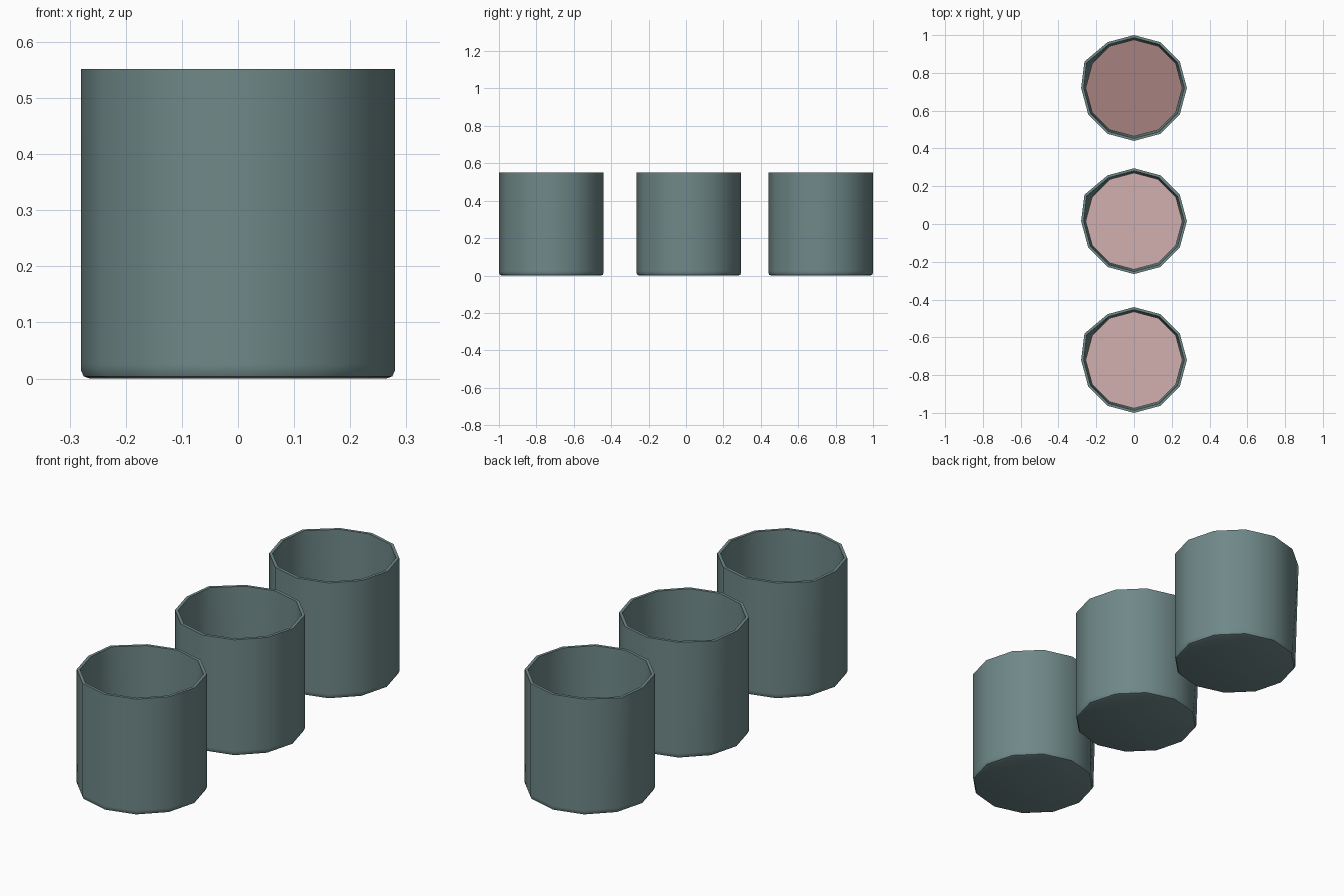
import bpy
import bmesh
from math import sin, cos, radians

SIDES = 12
HEIGHT = 0.552
FILL_LEVEL = 0.27
SPOUT_SIDE = 5        # corner of the rim pulled out into a pouring lip
SPOUT_PULL = 0.02

cube = bpy.data.objects.get("Cube")
if cube:
    bpy.data.objects.remove(cube, do_unlink=True)


def make_material(name, rgb):
    mat = bpy.data.materials.new(name)
    mat.use_nodes = True
    color = (*rgb, 1.0)
    mat.diffuse_color = color
    mat.node_tree.nodes["Principled BSDF"].inputs["Base Color"].default_value = color
    return mat


def add_ring(bm, radius, z):
    angles = [radians(360 / SIDES * i) for i in range(SIDES)]
    return [bm.verts.new((radius * cos(a), radius * sin(a), z)) for a in angles]


def finish(bm, name, y, mat):
    mesh = bpy.data.meshes.new(name)
    bm.to_mesh(mesh)
    bm.free()
    mesh.materials.append(mat)
    obj = bpy.data.objects.new(name, mesh)
    obj.location.y = y
    bpy.context.collection.objects.link(obj)
    bpy.ops.object.select_all(action='DESELECT')
    obj.select_set(True)
    bpy.context.view_layer.objects.active = obj
    bpy.ops.object.shade_smooth_by_angle(angle=radians(40))


# Cup wall: rounded base, outer wall, rim, slightly tapered inner wall, floor
CUP_PROFILE = [(0.264, 0.0), (0.275, 0.004), (0.28, 0.015), (0.28, 0.025),
               (0.28, HEIGHT), (0.266, HEIGHT), (0.256, 0.016)]


def add_cup(name, y, mat):
    bm = bmesh.new()
    rings = [add_ring(bm, r, z) for r, z in CUP_PROFILE]
    for ring in rings:
        lip = ring[SPOUT_SIDE].co
        lip.x -= SPOUT_PULL * lip.z / HEIGHT
    for low, high in zip(rings, rings[1:]):
        for i in range(SIDES):
            j = (i + 1) % SIDES
            bm.faces.new((low[i], low[j], high[j], high[i]))
    bm.faces.new(rings[0][::-1])
    bm.faces.new(rings[-1])
    finish(bm, name, y, mat)


# Flat liquid surface about halfway up a cup
def add_liquid(name, y, mat):
    bm = bmesh.new()
    bm.faces.new(add_ring(bm, 0.256, FILL_LEVEL))
    finish(bm, name, y, mat)


glaze = make_material("grey green glaze", (0.160, 0.247, 0.247))
pale = make_material("pale pink", (0.651, 0.434, 0.434))
dark = make_material("dark pink", (0.381, 0.220, 0.216))

for place, y, liquid in (("front", -0.72, pale), ("middle", 0.015, pale),
                         ("back", 0.72, dark)):
    add_cup(place + "_cup", y, glaze)
    add_liquid(place + "_liquid", y, liquid)
